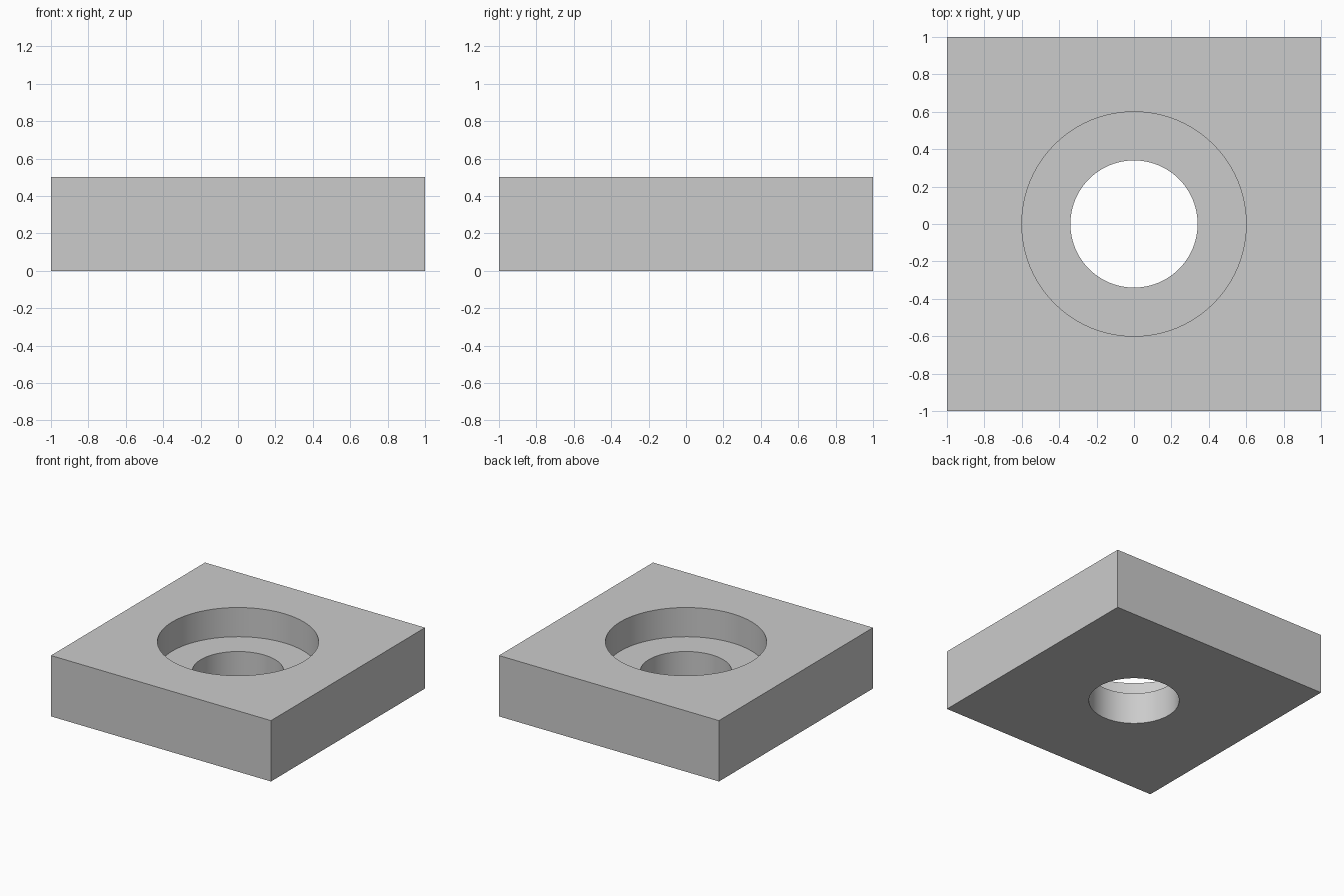
import bpy
import bmesh
import math

HEIGHT, FLOOR = 0.50, 0.26
POCKET_R, HOLE_R = 0.60, 0.34
SEGMENTS = 96

cube = bpy.data.objects.get("Cube")
if cube:
    bpy.data.objects.remove(cube, do_unlink=True)

grey = bpy.data.materials.new("plain grey")
grey.use_nodes = True
colour = (0.60, 0.60, 0.60, 1)
grey.diffuse_color = colour
grey.node_tree.nodes["Principled BSDF"].inputs["Base Color"].default_value = colour

bm = bmesh.new()


def ring(radius, z, square=False):
    """Loop of vertices around the z axis, on a circle or a square."""
    verts = []
    for i in range(SEGMENTS):
        a = 2 * math.pi * i / SEGMENTS
        c, s = math.cos(a), math.sin(a)
        k = radius / max(abs(c), abs(s)) if square else radius
        verts.append(bm.verts.new((k * c, k * s, z)))
    return verts


# Closed section: outer walls, top, pocket wall, ledge, through hole, underside
rings = [
    ring(1, 0, True), ring(1, HEIGHT, True),
    ring(POCKET_R, HEIGHT), ring(POCKET_R, FLOOR),
    ring(HOLE_R, FLOOR), ring(HOLE_R, 0),
]
for low, high in zip(rings, rings[1:] + rings[:1]):
    for i in range(SEGMENTS):
        j = (i + 1) % SEGMENTS
        bm.faces.new((low[i], low[j], high[j], high[i]))
bmesh.ops.recalc_face_normals(bm, faces=bm.faces)

mesh = bpy.data.meshes.new("counterbored_block")
bm.to_mesh(mesh)
bm.free()
mesh.materials.append(grey)
block = bpy.data.objects.new("counterbored_block", mesh)
bpy.context.collection.objects.link(block)

# Smooth bores with crisp rims
bpy.ops.object.select_all(action="DESELECT")
block.select_set(True)
bpy.context.view_layer.objects.active = block
bpy.ops.object.shade_smooth_by_angle(angle=math.radians(30))
